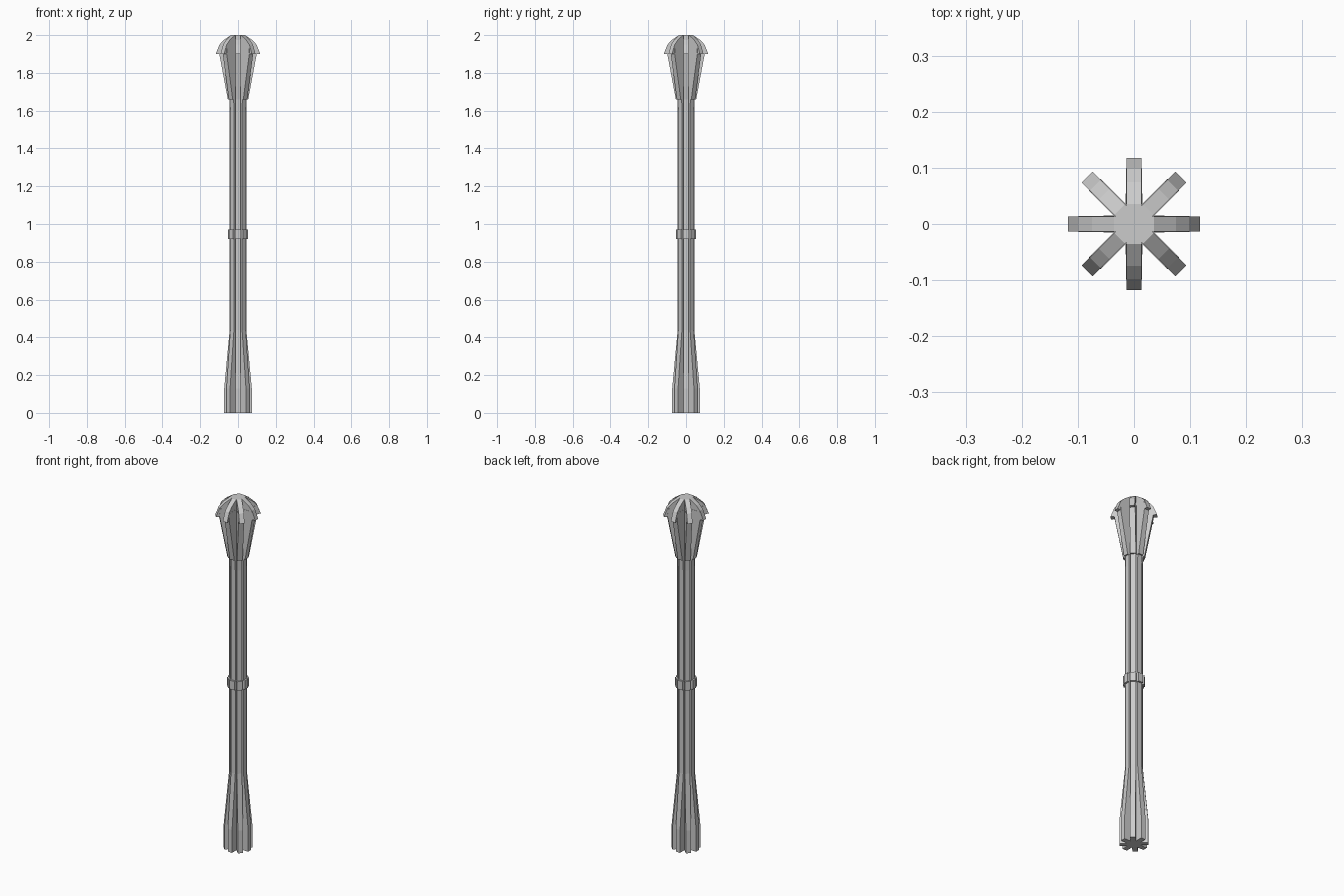
import bpy, bmesh
from math import sin, cos, pi

if "Cube" in bpy.data.objects:
    bpy.data.objects.remove(bpy.data.objects["Cube"])

RIBS = 8


def star_section(bm, r, z, width):
    """One eight-armed outline: two corners per rib tip and one valley."""
    h = width / 2
    valley = h / sin(pi / RIBS)
    verts = []
    for i in range(RIBS):
        a = 2 * pi * i / RIBS
        for y in (-h, h):
            verts.append(bm.verts.new((r * cos(a) - y * sin(a),
                                       r * sin(a) + y * cos(a), z)))
        b = a + pi / RIBS
        verts.append(bm.verts.new((valley * cos(b), valley * sin(b), z)))
    return verts


def ribbed_part(name, profile, width):
    """Loft the star outline through (radius, z) pairs, bottom to top."""
    bm = bmesh.new()
    rings = [star_section(bm, r, z, width) for r, z in profile]
    n = len(rings[0])
    for low, high in zip(rings, rings[1:]):
        for i in range(n):
            j = (i + 1) % n
            bm.faces.new((low[i], low[j], high[j], high[i]))
    bm.faces.new(rings[0][::-1])
    bm.faces.new(rings[-1])
    bmesh.ops.recalc_face_normals(bm, faces=bm.faces)
    mesh = bpy.data.meshes.new(name)
    bm.to_mesh(mesh)
    bm.free()
    obj = bpy.data.objects.new(name, mesh)
    bpy.context.collection.objects.link(obj)
    return obj


# Fluted shaft with flared foot
ribbed_part("shaft", [(0.073, 0), (0.073, 0.13), (0.044, 0.44),
                      (0.044, 1.60), (0.046, 1.66)], 0.027)
# Collar at mid height
ribbed_part("collar", [(0.054, 0.92), (0.054, 0.97)], 0.030)
# Flared head
ribbed_part("head", [(0.054, 1.66), (0.099, 1.90), (0.097, 1.945)], 0.029)
# Overhanging cap with drooping rib tips
ribbed_part("cap", [(0.118, 1.90), (0.098, 1.95),
                    (0.075, 1.974), (0.036, 2.0)], 0.027)
